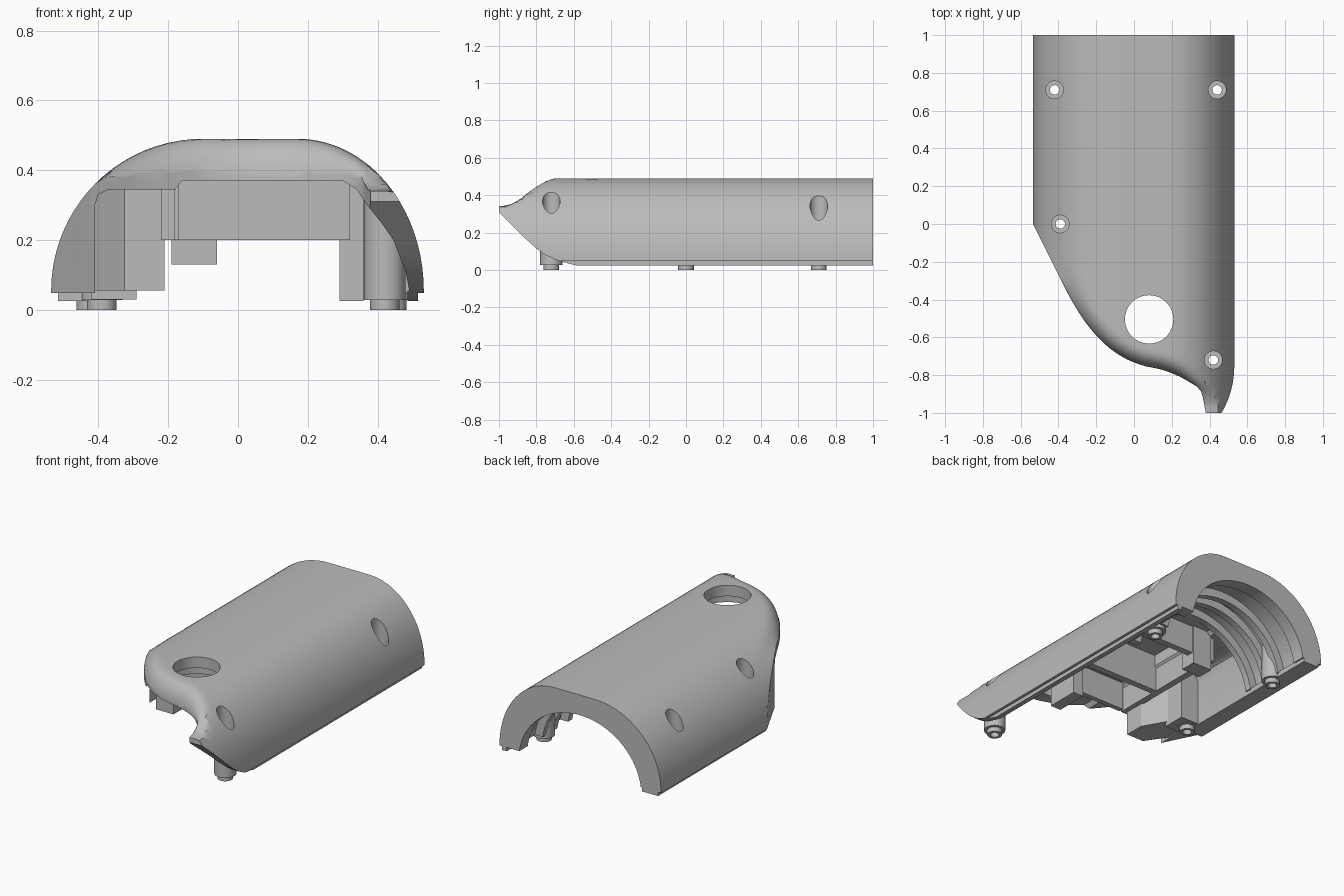
import bpy, bmesh, math
from math import sin, cos, pi, sqrt, radians

if "Cube" in bpy.data.objects:
    bpy.data.objects.remove(bpy.data.objects["Cube"])

grey = bpy.data.materials.new("plain grey")
grey.use_nodes = True
grey.diffuse_color = (0.5, 0.5, 0.5, 1)
grey.node_tree.nodes["Principled BSDF"].inputs["Base Color"].default_value = (0.5, 0.5, 0.5, 1)


def make(name, bm):
    bmesh.ops.recalc_face_normals(bm, faces=bm.faces)
    mesh = bpy.data.meshes.new(name)
    bm.to_mesh(mesh)
    bm.free()
    mesh.materials.append(grey)
    ob = bpy.data.objects.new(name, mesh)
    bpy.context.collection.objects.link(ob)
    return ob


def prism(name, pts, axis, a, b):
    """Extrude a 2D polygon along one axis (x, y or z) from a to b."""
    place = {"x": lambda u, v, t: (t, u, v),
             "y": lambda u, v, t: (u, t, v),
             "z": lambda u, v, t: (u, v, t)}[axis]
    bm = bmesh.new()
    ends = [[bm.verts.new(place(u, v, t)) for u, v in pts] for t in (a, b)]
    n = len(pts)
    bm.faces.new(ends[0])
    bm.faces.new(ends[1][::-1])
    for i in range(n):
        j = (i + 1) % n
        bm.faces.new((ends[0][i], ends[1][i], ends[1][j], ends[0][j]))
    return make(name, bm)


def box(name, x0, x1, y0, y1, z0, z1):
    return prism(name, [(x0, y0), (x1, y0), (x1, y1), (x0, y1)], "z", z0, z1)


def disc(name, x, y, r, z0, z1, n=32):
    ring = [(x + r * cos(2 * pi * i / n), y + r * sin(2 * pi * i / n)) for i in range(n)]
    return prism(name, ring, "z", z0, z1)


def finish(ob, cutters=(), keep_in=None):
    """Trim and cut the part, then shade it smooth with sharp edges kept."""
    bpy.ops.object.select_all(action="DESELECT")
    ob.select_set(True)
    bpy.context.view_layer.objects.active = ob
    steps = [("INTERSECT", keep_in)] if keep_in else []
    for operation, other in steps + [("DIFFERENCE", c) for c in cutters]:
        m = ob.modifiers.new("cut", "BOOLEAN")
        m.operation, m.solver, m.object = operation, "EXACT", other
        bpy.ops.object.modifier_apply(modifier=m.name)
    bpy.ops.object.shade_smooth_by_angle(angle=radians(28))


# Plan outline of the front edge, as y over x
OUTLINE = [(-.535, 0), (-.48, -.11), (-.4, -.27), (-.33, -.405), (-.25, -.53), (-.15, -.64),
           (-.05, -.71), (.05, -.75), (.15, -.772), (.25, -.812), (.35, -.87),
           (.365, -.92), (.38, -1), (.53, -1)]
# Side outline of the rolled front and spout, as z over y
CAP = [(-1, .34), (-.95, .345), (-.9, .367), (-.85, .41), (-.8, .455), (-.76, .48), (-.7, .5)]


def slope(i):
    a, b = OUTLINE[max(i - 1, 0)], OUTLINE[min(i + 1, len(OUTLINE) - 1)]
    return (b[1] - a[1]) / (b[0] - a[0])


def linear(pts, t):
    for (a, u), (b, v) in zip(pts, pts[1:]):
        if t <= b:
            return u + (v - u) * (t - a) / (b - a)
    return pts[-1][1]


def front_y(x):
    if x > .35:
        return linear(OUTLINE, x)
    i = next(k for k in range(len(OUTLINE)) if x <= OUTLINE[k + 1][0])
    (x0, y0), (x1, y1) = OUTLINE[i:i + 2]
    h, t = x1 - x0, (x - x0) / (x1 - x0)
    m1 = slope(i + 1) if x1 < .34 else slope(i)
    return ((2 * t**3 - 3 * t * t + 1) * y0 + (t**3 - 2 * t * t + t) * h * slope(i)
            + (3 * t * t - 2 * t**3) * y1 + (t**3 - t * t) * h * m1)


def arch_z(x):
    """Outer cross-section: flat top with an elliptical flank on each side."""
    d = (-.1 - x) / .435 if x < -.1 else (x - .17) / .362 if x > .17 else 0
    return .055 + .435 * sqrt(max(0, 1 - d * d))


edge = [(x, front_y(x)) for x in [-.535 + .915 * i / 300 for i in range(301)]]


def top_z(x, y):
    """Arch height with the front edge rolled over."""
    z, r = arch_z(x), .085
    d = min(sqrt((x - a)**2 + (y - b)**2) for a, b in edge)
    k = 1 - min(d / r, 1)
    z -= max(0, z - .375) * (1 - sqrt(1 - k * k))
    return min(z, linear(CAP, y))


# Outer shell as a solid block
xs = {round(-.1 - .435 * sin(pi / 2 * i / 20), 4) for i in range(21)}
xs |= {round(.17 + .362 * sin(pi / 2 * i / 20), 4) for i in range(21)}
xs |= {-.1 + .27 * i / 8 for i in range(1, 8)} | {.355, .365, .372, .38}
xs = sorted(xs)
bm = bmesh.new()
top, low = [], []
N = 30
for x in xs:
    y0 = front_y(x)
    ys = [y0 + (1 - y0) * (j / N)**2.4 for j in range(N + 1)]
    top.append([bm.verts.new((x, y, top_z(x, y))) for y in ys])
    low.append([bm.verts.new((x, y, .048)) for y in ys])
M = len(top) - 1
for i in range(M):
    for j in range(N):
        for g in (top, low):
            bm.faces.new((g[i][j], g[i + 1][j], g[i + 1][j + 1], g[i][j + 1]))
    for j in (0, N):
        bm.faces.new((top[i][j], top[i + 1][j], low[i + 1][j], low[i][j]))
for i in (0, M):
    for j in range(N):
        bm.faces.new((top[i][j], top[i][j + 1], low[i][j + 1], low[i][j]))
shell = make("outer_shell", bm)


# Cutters: tunnel, roof pockets, ribbed rear arch, spout underside, holes
def arch_cut(rx, rz, y0, y1):
    pts = [(rx * cos(pi * i / 40), rz * sin(pi * i / 40)) for i in range(41)]
    return prism("arch_cutter", pts + [(-rx, -.1), (rx, -.1)], "y", y0, y1)


tunnel = prism("tunnel_cutter", [
    (-.41, -.1), (-.41, .3), (-.4, .33), (-.37, .345), (-.18, .345), (-.16, .37), (.3, .37),
    (.34, .345), (.37, .3), (.41, .25), (.445, .2), (.48, .11), (.495, .03), (.495, -.1)],
    "y", -1.1, .5)
cutters = [tunnel, arch_cut(.405, .37, .45, 1.1)]
cutters += [arch_cut(.455, .42, y, y + w) for y, w in ((.54, .1), (.68, .06), (.78, .14))]
underside = prism("underside_cutter", [
    (-1.1, .41), (-1, .31), (-.9, .21), (-.85, .16), (-.8, .115), (-.75, .08), (-.7, .056),
    (-.64, .038), (-.57, .02), (-.57, -.1), (-1.1, -.1)], "x", .2, .7)
cutters.append(underside)
cutters.append(disc("round_opening_cutter", .08, -.505, .128, 0, .6, 64))
cutters.append(disc("round_pocket_cutter", .08, -.505, .17, 0, .425, 64))
cutters.append(box("roof_pocket_cutter", -.17, .28, -.29, .41, .1, .425))

posts = [("rear_right", -.42, .71), ("rear_left", .44, .71),
         ("middle_right", -.39, 0), ("front_left", .42, -.72)]
bores = {}
for name, x, y in posts:
    bores[name] = [disc("bore_cutter", x, y, .047, .15, .6),
                   disc("screw_cutter", x, y, .025, -.1, .6)]
    cutters += bores[name]
finish(shell, cutters)

# Envelope that keeps inner parts below the outer surface
envelope = prism("envelope_cutter", [(x, arch_z(x) - .006) for x in xs]
                 + [(.53, -.1), (-.53, -.1)], "y", -1, 1)

# Screw posts with a narrower foot
for name, x, y in posts:
    finish(disc(name + "_post", x, y, .06, .028, .36), bores[name], envelope)
    finish(disc(name + "_foot", x, y, .042, 0, .05), bores[name][1:])
finish(box("middle_post_block", -.42, -.29, -.07, .07, .03, .37),
       bores["middle_right"], envelope)

# Stepped lips under both side walls
screws = [b[1] for b in bores.values()]
finish(box("right_lip", -.515, -.41, -.02, 1, .025, .056), screws)
finish(box("left_lip", .485, .515, -.72, 1, .025, .056), screws + [underside])

# Angled block behind the slanted side wall
finish(prism("right_block", [(-.42, -.17), (-.325, -.31), (-.21, -.31), (-.21, -.19),
                             (-.29, -.05), (-.42, -.05)], "z", .055, .35), (), envelope)

# Inner partitions hanging from the roof
for name, *dims in [
        ("front_partition", -.17, .3, -.33, -.3, .2, .44),
        ("middle_partition", -.2, .36, -.06, -.02, .2, .44),
        ("rear_partition", -.22, .32, .4, .44, .2, .44),
        ("right_partition", -.22, -.18, -.33, .44, .2, .38),
        ("left_partition", .29, .32, -.33, .44, .2, .38),
        ("left_block", .29, .36, -.3, -.1, .025, .38),
        ("small_tab", -.19, -.06, .35, .45, .13, .44)]:
    finish(box(name, *dims), (), envelope)

# Remove the helper cutters
for c in cutters + [envelope]:
    bpy.data.objects.remove(c)
